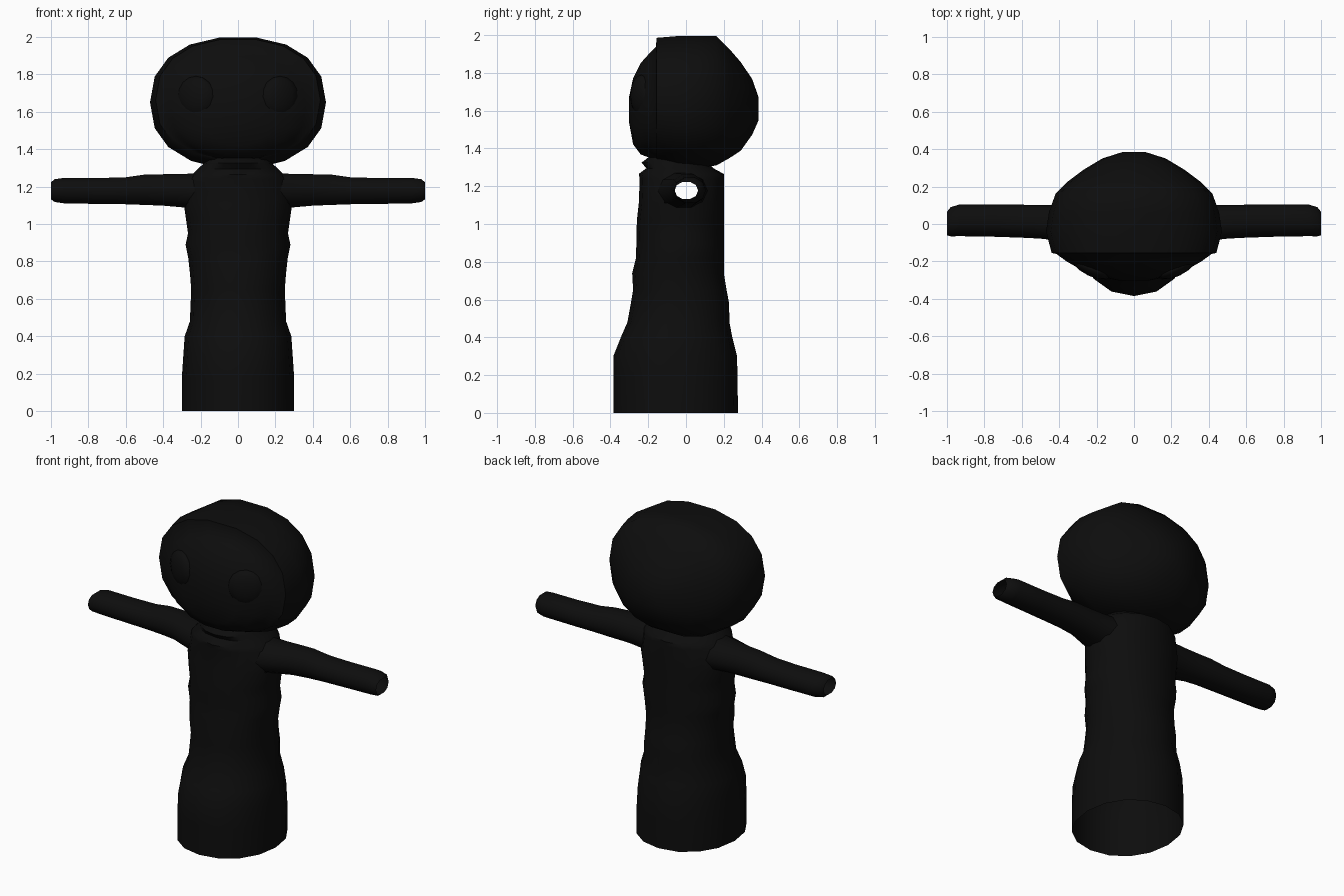
import bpy, bmesh, math
from mathutils import Vector

if "Cube" in bpy.data.objects:
    bpy.data.objects.remove(bpy.data.objects["Cube"])

black = bpy.data.materials.new("soft black")
black.diffuse_color = (0.004, 0.004, 0.004, 1)
black.use_nodes = True
black.node_tree.nodes["Principled BSDF"].inputs["Base Color"].default_value = black.diffuse_color


def outline(n, power, phase=0.0):
    """Unit superellipse points."""
    pts = []
    for i in range(n):
        a = 2 * math.pi * i / n + phase
        c, s = math.cos(a), math.sin(a)
        pts.append((math.copysign(abs(c) ** (2 / power), c),
                    math.copysign(abs(s) ** (2 / power), s)))
    return pts


def finish(name, bm, angle=50):
    bmesh.ops.recalc_face_normals(bm, faces=bm.faces)
    me = bpy.data.meshes.new(name)
    bm.to_mesh(me)
    bm.free()
    me.materials.append(black)
    ob = bpy.data.objects.new(name, me)
    bpy.context.collection.objects.link(ob)
    bpy.ops.object.select_all(action='DESELECT')
    ob.select_set(True)
    bpy.context.view_layer.objects.active = ob
    bpy.ops.object.shade_smooth_by_angle(angle=math.radians(angle))
    return ob


def loft(rings, cap_start=False, cap_end=False):
    """Skin a list of equal-length point rings."""
    bm = bmesh.new()
    rows = [[bm.verts.new(p) for p in r] for r in rings]
    n = len(rows[0])
    for a, b in zip(rows, rows[1:]):
        for i in range(n):
            j = (i + 1) % n
            bm.faces.new((a[i], a[j], b[j], b[i]))
    if cap_start:
        bm.faces.new(rows[0])
    if cap_end:
        bm.faces.new(rows[-1])
    return bm


# Body: open-bottomed robe; (z, half width, front y, back y)
body = [(0, .30, -.385, .275), (.18, .30, -.385, .273), (.30, .292, -.385, .27),
        (.40, .285, -.345, .245), (.48, .257, -.31, .23), (.58, .253, -.292, .228),
        (.65, .25, -.28, .215), (.74, .257, -.285, .20), (.82, .266, -.265, .20),
        (.89, .28, -.263, .20), (.95, .267, -.262, .20), (1.02, .277, -.26, .20),
        (1.11, .29, -.25, .20), (1.24, .265, -.245, .20), (1.265, .245, -.25, .20),
        (1.295, .215, -.21, .145), (1.325, .18, -.235, .12), (1.36, .15, -.19, .10)]
rings = []
for z, w, f, b in body:
    mid, half = (f + b) / 2, (b - f) / 2
    rings.append([(w * u, mid + half * v, z) for u, v in outline(16, 2.1)])
bm = loft(rings, cap_end=True)
# Armholes, so the sleeves open into the robe
holes = [f for f in bm.faces if abs(f.calc_center_median().x) > .2
         and 1.11 < f.calc_center_median().z < 1.24
         and abs(f.calc_center_median().y + .02) < .09]
bmesh.ops.delete(bm, geom=holes, context='FACES')
finish("body", bm)

# Arms: hollow open sleeves; (x, centre y, half depth, bottom z, top z)
arm = [(.21, -.02, .135, 1.075, 1.275), (.30, -.01, .115, 1.085, 1.272),
       (.40, .005, .095, 1.094, 1.27), (.50, .012, .09, 1.098, 1.268),
       (.60, .015, .088, 1.102, 1.253), (.75, .018, .086, 1.104, 1.249),
       (.93, .02, .085, 1.107, 1.25), (.98, .012, .078, 1.115, 1.242),
       (1.0, .002, .062, 1.13, 1.225)]
for side, name in ((1, "left_arm"), (-1, "right_arm")):
    rings = [[(side * x, cy + d * u, (lo + hi) / 2 + (hi - lo) / 2 * v)
              for u, v in outline(10, 2.1)] for x, cy, d, lo, hi in arm]
    finish(name, loft(rings))

# Head: rounded back shell with a stepped rim, then the domed face
# (y, half width, bottom z, top z)
head = [(.385, .06, 1.55, 1.67), (.35, .17, 1.47, 1.77), (.29, .27, 1.385, 1.86),
        (.23, .35, 1.345, 1.93), (.16, .42, 1.305, 2.0), (.06, .455, 1.295, 2.0),
        (-.04, .47, 1.30, 2.0), (-.155, .44, 1.335, 1.99), (-.16, .415, 1.345, 1.94),
        (-.20, .36, 1.35, 1.90), (-.24, .29, 1.365, 1.855), (-.28, .19, 1.42, 1.775),
        (-.302, .08, 1.54, 1.67)]
rings = [[(w * u, y, (lo + hi) / 2 + (hi - lo) / 2 * v)
          for u, v in outline(18, 2.3)] for y, w, lo, hi in head]
finish("head", loft(rings, True, True))

# Eyes: shallow domes on the face
for side, name in ((1, "left_eye"), (-1, "right_eye")):
    bm = bmesh.new()
    bmesh.ops.create_uvsphere(bm, u_segments=12, v_segments=8, radius=1)
    for v in bm.verts:
        p = Vector((v.co.x * .11, v.co.y * .045, v.co.z * .11))
        a = side * math.radians(25)
        v.co = (side * .225 + p.x * math.cos(a) - p.y * math.sin(a),
                -.235 + p.x * math.sin(a) + p.y * math.cos(a), 1.68 + p.z)
    finish(name, bm)
